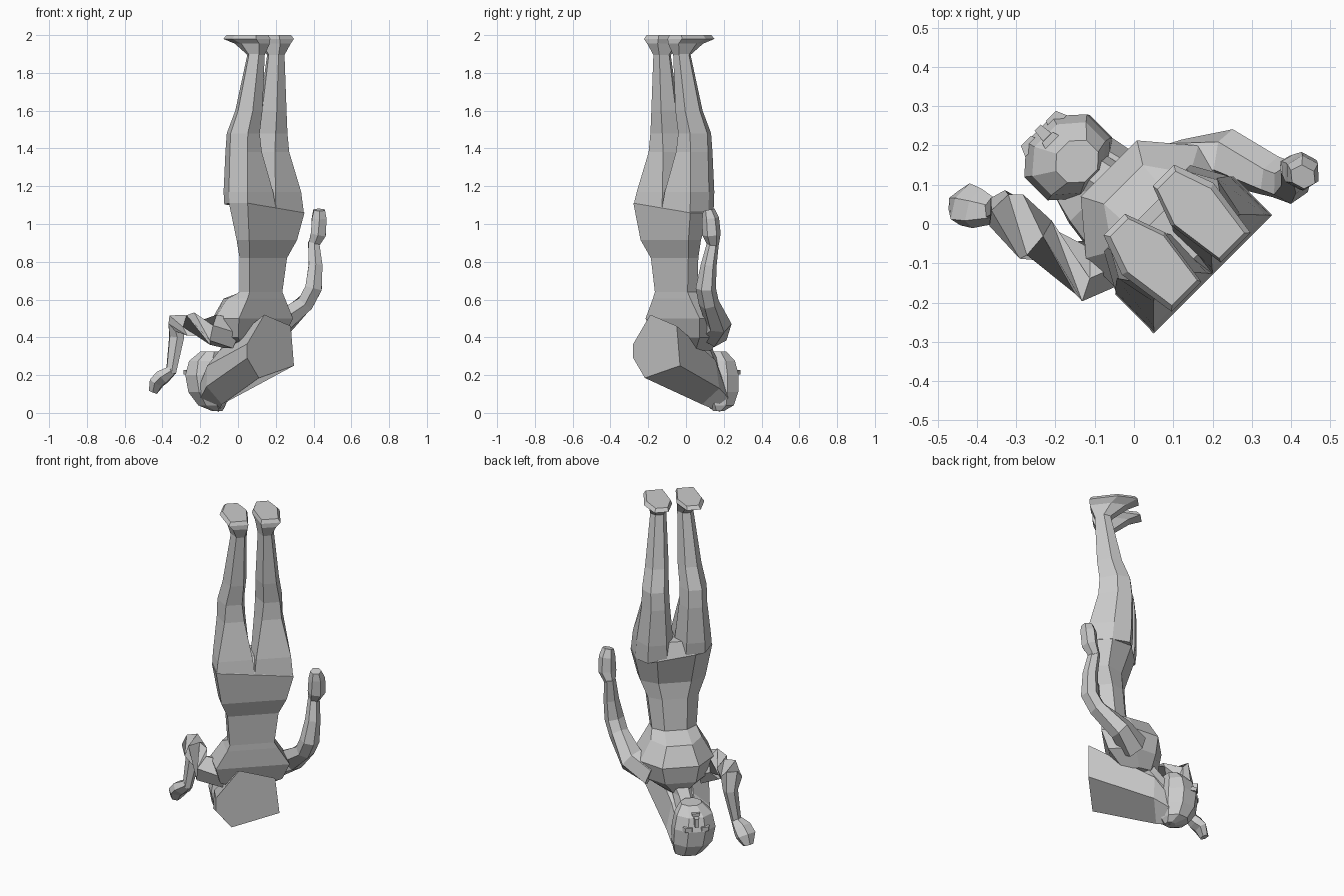
import bpy, bmesh, math
from mathutils import Vector

R2 = math.sqrt(0.5)
MID = 0.052  # symmetry line of the body across its width


def world(u, v, z):
    """Body frame (u = across, v = forward) turned 45 degrees to world."""
    return Vector(((u - v) * R2, (u + v) * R2, z))


def loft(name, rings):
    """Skin a list of equal-length rings of world points, with capped ends."""
    bm = bmesh.new()
    rows = [[bm.verts.new(p) for p in ring] for ring in rings]
    n = len(rows[0])
    for a, b in zip(rows, rows[1:]):
        for i in range(n):
            j = (i + 1) % n
            bm.faces.new((a[i], a[j], b[j], b[i]))
    bm.faces.new(rows[0][::-1])
    bm.faces.new(rows[-1])
    bmesh.ops.recalc_face_normals(bm, faces=bm.faces)
    me = bpy.data.meshes.new(name)
    bm.to_mesh(me)
    bm.free()
    ob = bpy.data.objects.new(name, me)
    bpy.context.collection.objects.link(ob)
    return ob


def slab(z, u0, u1, vb, vf, inset=0.0, tilt=0.0, side=1):
    """Six-sided body section: flat back, chamfered front."""
    w, vm = u1 - u0, vb + (vf - vb) * 0.6
    pts = [(u0 + inset * w, vb), (u1 - inset * w, vb), (u1, vm),
           (u1 - 0.25 * w, vf), (u0 + 0.25 * w, vf), (u0, vm)]
    return [world(MID + side * u, v, z - tilt * u) for u, v in pts]


def tube(name, path, n=6):
    """Limb along (x, y, z, radius a, radius b) stations."""
    pts = [Vector(p[:3]) for p in path]
    rings = []
    for i, p in enumerate(path):
        d = (pts[min(i + 1, len(pts) - 1)] - pts[max(i - 1, 0)]).normalized()
        a = d.cross(world(-0.3, 1, 0.1)).normalized()
        b = d.cross(a)
        rings.append([pts[i] + a * math.cos(t) * p[3] + b * math.sin(t) * p[4]
                      for t in (2 * math.pi * (k + 0.5) / n for k in range(n))])
    return loft(name, rings)


# torso, hips down to the neck end of the chest
torso = [
    (1.17, -.10, .10, -.17, -.03, 0), (1.085, -.213, .213, -.233, 0, .12),
    (.915, -.18, .178, -.212, -.055, 0), (.82, -.14, .14, -.175, -.05, 0),
    (.64, -.125, .12, -.16, -.035, 0), (.605, -.14, .14, -.16, .09, 0),
    (.50, -.20, .205, -.155, .145, 0), (.40, -.17, .17, -.12, .13, 0),
    (.33, -.07, .07, -.05, .10, 0)]
loft("torso", [slab(z, a, b, c, d, 0, t) for z, a, b, c, d, t in torso])

# legs with ankles (inner, outer, back, front), mirrored
leg = [
    (1.085, .0, .210, -.231, -.003, 0), (1.17, .005, .205, -.22, .005, .02),
    (1.38, .025, .180, -.175, .005, .15), (1.48, .03, .178, -.17, -.005, .2),
    (1.60, .025, .155, -.185, -.05, .22), (1.90, .03, .118, -.20, -.115, .25)]
# feet pointing forward, soles up
foot = [
    (1.895, .03, .118, -.20, -.115, .25), (1.955, .022, .135, -.225, -.03, .15),
    (1.98, .012, .165, -.225, .035, .15), (2.0, .02, .15, -.215, .02, .15)]
for side, label in ((-1, "left"), (1, "right")):
    for part, data in (("leg", leg), ("foot", foot)):
        tilt = [0.12 if part == "leg" and i == 0 else 0 for i in range(len(data))]
        loft(f"{label}_{part}", [slab(z, a, b, c, d, s, t * side, side)
                                 for (z, a, b, c, d, s), t in zip(data, tilt)])

# arms and hands
tube("bent_arm", [(-.04, -.06, .42, .09, .09), (-.13, -.12, .44, .085, .08),
                  (-.25, -.04, .47, .065, .065), (-.325, .035, .475, .06, .055),
                  (-.325, .045, .40, .04, .045), (-.355, .03, .21, .026, .03)])
tube("bent_hand", [(-.35, .03, .225, .03, .03), (-.40, .04, .19, .055, .04),
                   (-.43, .05, .16, .06, .035), (-.45, .055, .11, .03, .025)])
tube("raised_arm", [(.12, .14, .43, .09, .08), (.24, .17, .48, .075, .065),
                    (.36, .12, .585, .055, .05), (.40, .105, .66, .055, .05),
                    (.41, .12, .78, .042, .042), (.40, .145, .91, .03, .032)])
tube("raised_hand", [(.40, .145, .89, .03, .032), (.425, .135, .945, .05, .045),
                     (.43, .13, 1.03, .045, .045), (.43, .12, 1.075, .03, .035)])

# neck
loft("neck", [[world(MID - s + r * math.cos(k * math.pi / 3),
                     v + r * math.sin(k * math.pi / 3), z) for k in range(6)]
              for z, s, v, r in ((.40, 0, .02, .075), (.33, .02, .09, .06),
                                 (.22, .04, .18, .06))])

# head, crown at the bottom and face tipped upwards
head = [(.01, .045, .20, .03, .03), (.04, .03, .225, .08, .075),
        (.11, .01, .235, .115, .105), (.20, 0, .24, .122, .11),
        (.275, 0, .235, .105, .09), (.325, .01, .215, .06, .055)]
loft("head", [[world(u + a * math.cos(t), v + b * math.sin(t), z)
               for t in (2 * math.pi * (k + .5) / 8 for k in range(8))]
              for z, u, v, a, b in head])

# nose, lips and brows as small faceted wedges
def wedge(name, u, v, z, w, d, h):
    loft(name, [[world(u + i * w, v + j * d, z + k * h)
                 for i, j in ((-1, -1), (1, -1), (.6, 1), (-.6, 1))]
                for k in (-1, 1)])

wedge("nose", 0, .315, .255, .018, .032, .025)
wedge("lips", 0, .29, .285, .032, .022, .012)
for s in (-1, 1):
    wedge("brow", s * .045, .33, .215, .03, .014, .012)

# hair wedge, swept from the crown to a flat rear rim
rim = [(-.163, .29), (-.163, .365), (-.035, .52), (.163, .46), (.187, .25), (-.076, .185)]
mid = [(-.115, .14), (-.11, .25), (-.02, .33), (.10, .28), (.13, .13), (.0, .045)]
crown = [(-.08, .08), (-.09, .14), (-.02, .2), (.08, .17), (.115, .08), (.055, .005)]
loft("hair", [[world(u, v, z) for u, z in ring]
              for v, ring in ((-.232, rim), (.12, mid), (.20, crown))])
